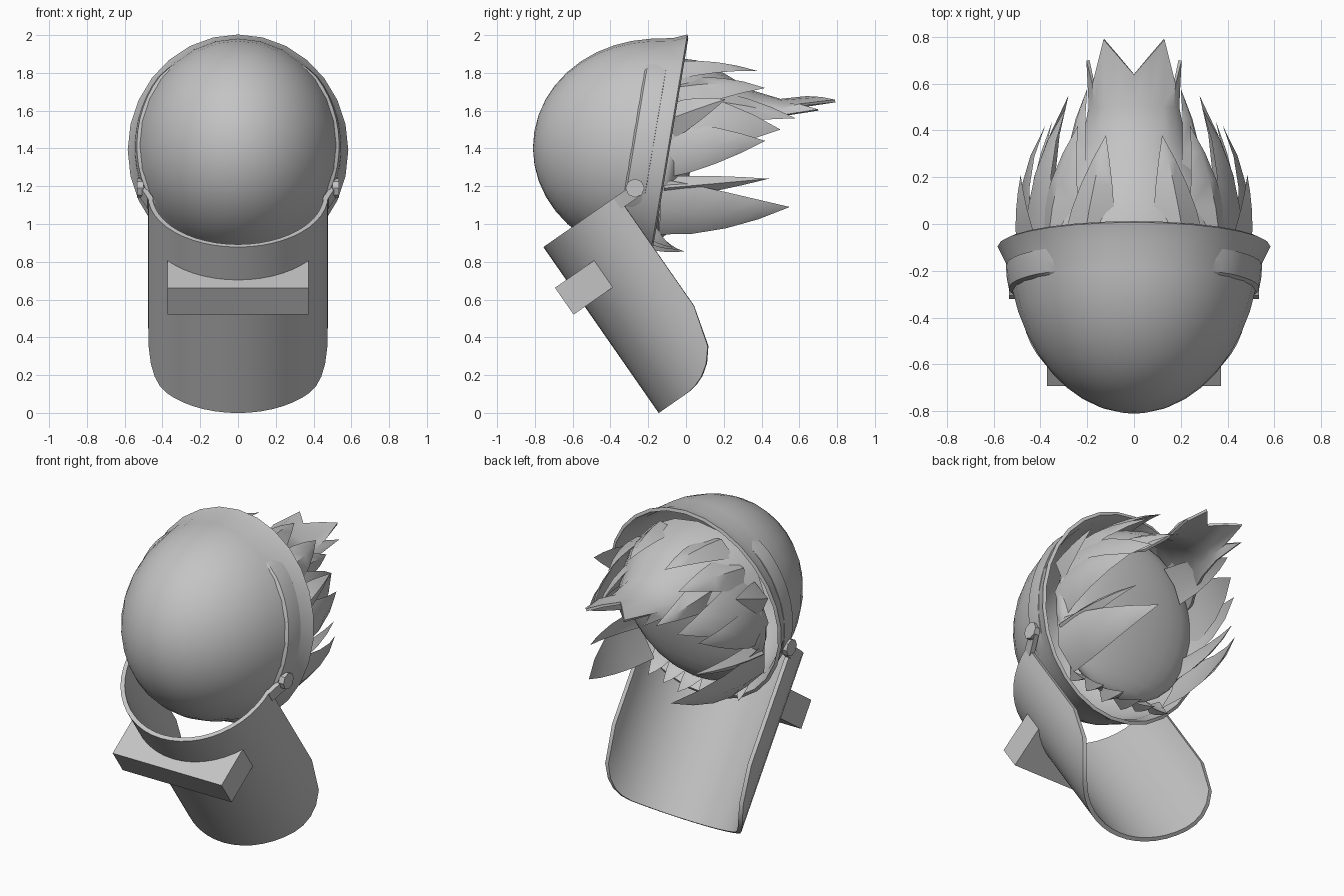
import bpy, bmesh, math
from mathutils import Vector, Matrix

if "Cube" in bpy.data.objects:
    bpy.data.objects.remove(bpy.data.objects["Cube"], do_unlink=True)

grey = bpy.data.materials.new("plain grey")
grey.use_nodes = True
grey.diffuse_color = (0.55, 0.55, 0.55, 1)
grey.node_tree.nodes["Principled BSDF"].inputs["Base Color"].default_value = (0.55, 0.55, 0.55, 1)


def finish(name, bm, thick=0, smooth=40, mirror=False):
    bmesh.ops.remove_doubles(bm, verts=bm.verts, dist=0.0005)
    bmesh.ops.recalc_face_normals(bm, faces=bm.faces)
    mesh = bpy.data.meshes.new(name)
    bm.to_mesh(mesh)
    bm.free()
    mesh.materials.append(grey)
    ob = bpy.data.objects.new(name, mesh)
    bpy.context.collection.objects.link(ob)
    bpy.ops.object.select_all(action='DESELECT')
    ob.select_set(True)
    bpy.context.view_layer.objects.active = ob
    if thick:
        mod = ob.modifiers.new("thickness", 'SOLIDIFY')
        mod.thickness, mod.offset = thick, 0
        bpy.ops.object.modifier_apply(modifier=mod.name)
    if mirror:
        ob.modifiers.new("mirror", 'MIRROR')
    bpy.ops.object.shade_smooth_by_angle(angle=math.radians(smooth))
    return ob


def grid(rows, closed=False):
    """Skin a list of equally long point rows with quads."""
    bm = bmesh.new()
    vs = [[bm.verts.new(p) for p in row] for row in rows]
    n = len(rows[0])
    for r0, r1 in zip(vs, vs[1:]):
        for i in range(n if closed else n - 1):
            j = (i + 1) % n
            bm.faces.new((r0[i], r0[j], r1[j], r1[i]))
    return bm


# Helmet frame: rim centre, axis to the front, and up along the rim plane
CENTRE = Vector((0, -0.092, 1.39))
AXIS = Vector((0, -0.986, 0.166))
UP = Vector((0, 0.166, 0.986))
DEPTH = 0.708


def helmet_point(a, ang, wide, high):
    shift = -0.02 * a / DEPTH
    return (CENTRE + AXIS * a + Vector((1, 0, 0)) * wide * math.cos(ang)
            + UP * (high * math.sin(ang) + shift))


def dome_point(a, ang, lift=0):
    f = min(1, a / DEPTH)
    return helmet_point(a, ang, 0.53 * (1 - f ** 2) ** 0.5 + lift,
                        0.58 * (1 - f ** 2.15) ** 0.5 + lift)


# Helmet bowl with a flared rim
SIDES = 28
angles = [math.tau * i / SIDES for i in range(SIDES)]
rows = [[helmet_point(0, t, 0.575, 0.612) for t in angles],
        [helmet_point(0.07, t, 0.54, 0.583) for t in angles]]
for i in range(1, 11):
    a = DEPTH * math.sin(math.radians(7 + 8.3 * i))
    rows.append([dome_point(a, t) for t in angles])
finish("helmet_bowl", grid(rows, True), 0.02)

# Raised side straps behind the rim, fading into the bowl at the ends
rows = []
for i in range(17):
    t = math.radians(-42 + 100 * i / 16)
    fade = min(1, 5 * min(i, 16 - i) / 16)
    rows.append([dome_point(a, t, lift * fade) for a, lift in
                 ((0.08, 0), (0.085, 0.022), (0.135, 0.025), (0.185, 0.024), (0.2, 0))])
finish("side_strap", grid(rows), 0, 30, True)

# Back of the head inside the helmet
bm = bmesh.new()
bmesh.ops.create_uvsphere(bm, u_segments=24, v_segments=14, radius=1)
bm.transform(Matrix.Translation((0, -0.09, 1.38)) @ Matrix.Rotation(math.radians(-9.5), 4, 'X')
             @ Matrix.Diagonal((0.48, 0.13, 0.48, 1)))
finish("head", bm, 0, 60)

# Visor frame: s runs down the front line, n runs from front to back
DOWN = Vector((0, 0.57, -0.82)).normalized()
BACK = Vector((0, 0.82, 0.57)).normalized()
TOP = Vector((0, -0.745, 0.885))
LENGTH, RADIUS = 1.07, 0.465


def visor_point(x, s, n):
    return Vector((x, 0, 0)) + TOP + DOWN * s + BACK * n


# Curved face shield with rounded lower corners
rows = []
for i in range(25):
    t = math.radians(-90 + 7.5 * i)
    x, n = RADIUS * math.sin(t), RADIUS * (1 - math.cos(t))
    u = max(0, min(1, (n - 0.17) / (RADIUS - 0.17)))
    end = LENGTH - 0.36 * (1 - math.sqrt(1 - u * u))
    rows.append([visor_point(x, end * j / 6, n) for j in range(7)])
finish("face_shield", grid(rows), 0.025)

# Viewing box, with its back hugging the curve of the shield
rows = []
for i in range(13):
    x = -0.373 + 0.746 * i / 12
    back = RADIUS - math.sqrt(RADIUS ** 2 - x * x)
    rows.append([visor_point(x, s, n) for s, n in
                 ((0.212, -0.085), (0.385, -0.085), (0.385, back), (0.212, back))])
bm = grid(rows, True)
bmesh.ops.holes_fill(bm, edges=bm.edges)
finish("viewing_box", bm, 0, 20)

# Hinge arms flaring out from the shield, and hinge knobs
rows = [[visor_point(x + dx, s, n) for dx, s in
         ((-0.015, 0), (0.015, 0), (0.015, 0.07), (-0.015, 0.07))]
        for x, n in ((0.463, 0.44), (0.485, 0.5), (0.515, 0.57))]
bm = grid(rows, True)
bmesh.ops.holes_fill(bm, edges=bm.edges)
finish("hinge_arm", bm, 0, 30, True)
bm = bmesh.new()
bmesh.ops.create_cone(bm, cap_ends=True, segments=8, radius1=0.05, radius2=0.05, depth=0.035)
bm.transform(Matrix.Translation((0.518, -0.27, 1.19)) @ Matrix.Rotation(math.pi / 2, 4, 'Y'))
finish("hinge_knob", bm, 0, 30, True)

# Swept crown of hair, an arched sheet ending in points
tips = [0.64, 0.72, 0.79, 0.6, 0.7]
rows = []
for y, z, half, drop in ((-0.12, 1.88, 0.46, 0.4), (0.05, 1.86, 0.39, 0.36), (0.2, 1.79, 0.3, 0.26),
                         (0.35, 1.7, 0.22, 0.18), (0.5, 1.655, 0.19, 0.1), (None, 1.67, 0.2, 0.08)):
    row = []
    for i in range(-4, 5):
        t = math.radians(20 * i)
        row.append(Vector((half * math.sin(t), tips[abs(i)] if y is None else y,
                           z - drop * (1 - math.cos(t)))))
    rows.append(row)
finish("hair_crown", grid(rows), 0.015)


def lock(name, root, tip, side, width, bow=0.05):
    """Flat tapering pair of hair locks; side is the direction of the width."""
    root, tip, side = Vector(root), Vector(tip), Vector(side).normalized()
    out = (tip - root).cross(side).normalized()
    if out.x * root.x + out.z * (root.z - 1.4) < 0:
        out = -out
    rows = []
    for f in (0, 0.25, 0.5, 0.75, 1):
        mid = root.lerp(tip, f) + out * bow * 4 * f * (1 - f)
        w = width / 2 * (1 - f ** 1.5)
        h = 0.035 * (1 - f)
        rows.append([mid - side * w - out * h, mid + out * h,
                     mid + side * w - out * h, mid - out * h * 0.5])
    return finish(name, grid(rows, True), 0, 50, True)


Z = (0, 0, 1)
lock("upper_side_lock", (0.43, -0.1, 1.53), (0.29, 0.5, 1.5), (-0.3, 0, 1), 0.38)
lock("middle_side_lock", (0.45, -0.12, 1.39), (0.38, 0.42, 1.44), Z, 0.3)
lock("lower_side_lock", (0.41, -0.14, 1.08), (0.28, 0.55, 1.09), (0.4, 0, 1), 0.32, 0.05)
lock("lower_thin_lock", (0.42, -0.12, 1.19), (0.35, 0.44, 1.24), Z, 0.12, 0.03)
lock("outer_side_lock", (0.47, -0.08, 1.55), (0.485, 0.21, 1.66), (-0.2, 0, 1), 0.2, 0.01)
lock("crown_lock", (0.2, -0.05, 1.83), (0.12, 0.38, 1.81), (1, 0, -0.3), 0.22, 0.02)
lock("crown_side_lock", (0.34, -0.05, 1.7), (0.24, 0.42, 1.72), (0.7, 0, -0.7), 0.24, 0.03)
lock("crown_under_lock", (0.27, 0.05, 1.64), (0.2, 0.58, 1.56), (0.5, 0, -0.8), 0.22, 0.03)

# Short locks at the nape
for i in range(3):
    x = 0.06 + 0.11 * i
    lock("nape_lock", (x, -0.19, 0.9 + 0.03 * i), (x * 1.1, -0.01 - 0.03 * i, 0.855 + 0.01 * i),
         (1, 0, 0.3), 0.12, 0.01)
